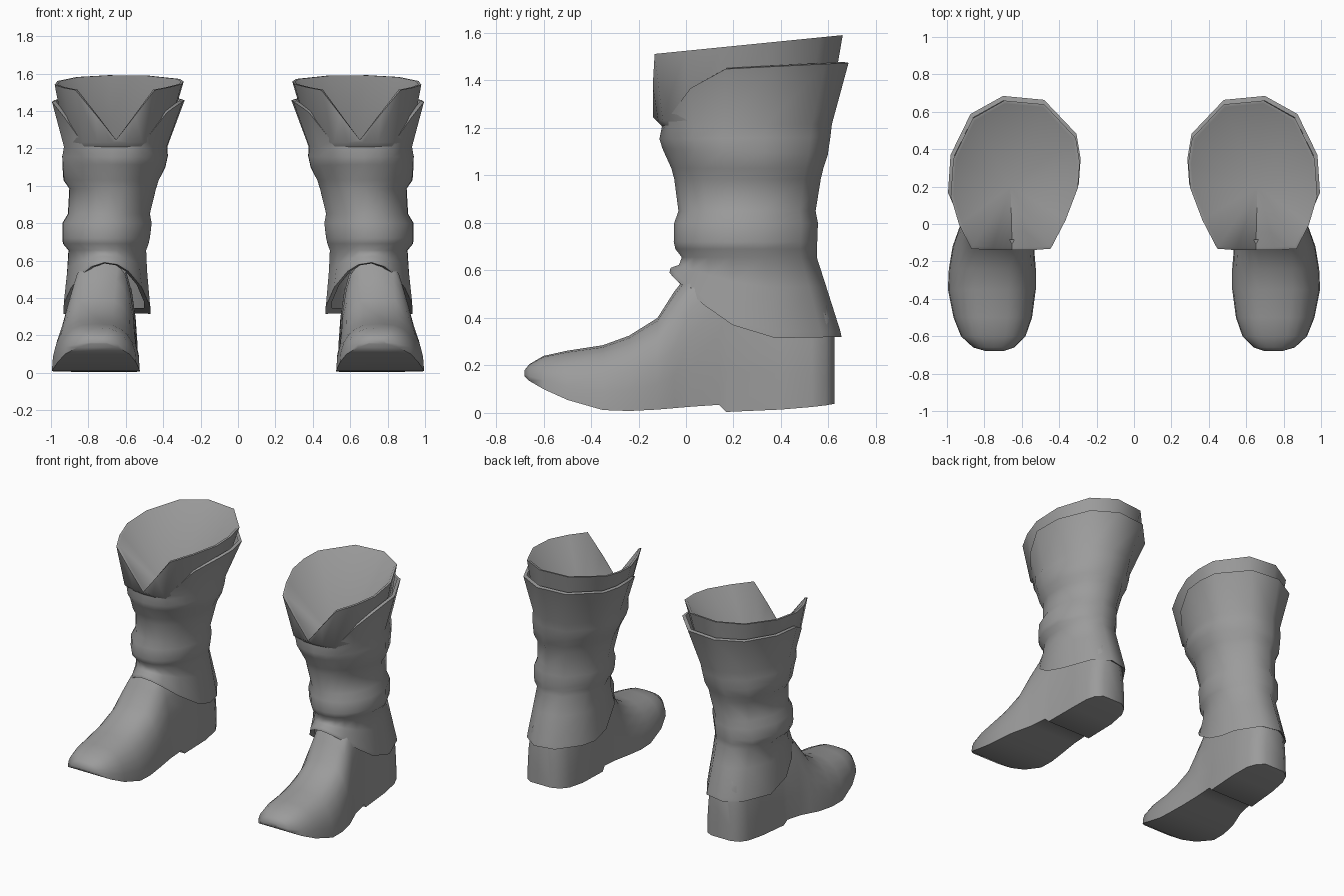
import bpy, bmesh, math

if "Cube" in bpy.data.objects:
    bpy.data.objects.remove(bpy.data.objects["Cube"])

grey = bpy.data.materials.new("worn grey leather")
grey.diffuse_color = (0.33, 0.33, 0.33, 1)
grey.use_nodes = True
grey.node_tree.nodes["Principled BSDF"].inputs["Base Color"].default_value = grey.diffuse_color

# Outline of the wide boot opening, from front centre round the outer side
RIM = [(.05, -1), (.36, -1), (.68, -.98), (.87, -.66), (1, -.28), (.96, .22), (.66, .76), (.17, 1),
       (-.45, .95), (-.94, .5), (-1, .17), (-.97, -.17), (-.78, -.6), (-.55, -.98), (-.25, -1)]


def ring(x0, x1, y0, y1, z, round_=1.0):
    """Closed ring in a bounding box; z is a number or a function of y."""
    pts = []
    for u, v in RIM:
        r = math.hypot(u, v)
        u += (u / r - u) * round_
        v += (v / r - v) * round_
        x = (x0 + x1) / 2 + u * (x1 - x0) / 2
        y = (y0 + y1) / 2 + v * (y1 - y0) / 2
        pts.append((x, y, z(y) if callable(z) else z))
    return pts


def loft(name, rings, caps=False, tip=None, skip=None):
    """Skin rings into an object, with optional caps, end point and hidden faces left out."""
    bm = bmesh.new()
    vs = [[bm.verts.new(p) for p in r] for r in rings]
    n = len(vs[0])
    for a, b in zip(vs, vs[1:]):
        for i in range(n):
            j = (i + 1) % n
            bm.faces.new((a[i], a[j], b[j], b[i]))
    if caps:
        bm.faces.new(vs[0][::-1])
        bm.faces.new(vs[-1])
    if tip:
        t = bm.verts.new(tip)
        for i in range(n):
            bm.faces.new((vs[-1][i], vs[-1][(i + 1) % n], t))
    bmesh.ops.recalc_face_normals(bm, faces=bm.faces[:])
    if skip:
        hidden = [f for f in bm.faces if skip(f.calc_center_median())]
        bmesh.ops.delete(bm, geom=hidden, context='FACES')
    me = bpy.data.meshes.new(name)
    bm.to_mesh(me)
    bm.free()
    me.materials.append(grey)
    ob = bpy.data.objects.new(name, me)
    bpy.context.collection.objects.link(ob)
    bpy.ops.object.select_all(action='DESELECT')
    ob.select_set(True)
    bpy.context.view_layer.objects.active = ob
    bpy.ops.object.shade_smooth_by_angle(angle=math.radians(58))
    m = ob.modifiers.new("other foot", 'MIRROR')
    m.use_axis = (True, False, False)
    m.use_mirror_merge = False
    return ob


def hem(y):
    """Ankle flap edge: high at the instep, low at the heel."""
    return .315 + .275 * (max(0, .35 - y) / .42) ** 1.6 + .02 * max(0, y - .4)


def shaft_top(y):
    """Flared edge of the shaft: dips at the front below the notch."""
    return 1.24 + .20 * min(1, max(0, (y + .10) / .18)) + .05 * max(0, y)


def flare(low, high):
    """Stop the flare between two rings at the height of the shaft edge."""
    out = []
    for (ax, ay, az), (bx, by, bz) in zip(low, high):
        z = shaft_top(by)
        f = min(1, max(.1, (z - az) / (bz - az)))
        out.append((ax + (bx - ax) * f, ay + (by - ay) * f, az + (bz - az) * f))
    return out


# Shaft: ankle flap, strap band, slouch folds and flared top
neck = ring(.375, .935, -.102, .617, lambda y: 1.205 + .02 * y, .45)
wide = ring(.285, .995, -.125, .685, lambda y: 1.44 + .05 * max(0, y), .05)
edge = flare(neck, wide)
lip = [(x + (.64 - x) * .06, y + (.27 - y) * .06, z + .004) for x, y, z in edge]
loft("shaft", [
    ring(.50, .905, -.035, .61, lambda y: hem(y) + .03),
    ring(.465, .94, -.07, .66, hem),
    ring(.468, .938, -.066, .655, lambda y: hem(y) + .025),
    ring(.483, .92, -.03, .595, lambda y: .53 + .4 * (hem(y) - .315)),
    ring(.488, .912, -.018, .555, .655),
    ring(.475, .942, -.045, .556, .69),
    ring(.468, .945, -.052, .557, .72),
    ring(.458, .945, -.05, .56, .80),
    ring(.468, .915, -.032, .55, .85),
    ring(.435, .908, -.05, .572, .985),
    ring(.42, .94, -.062, .583, 1.03),
    ring(.385, .945, -.10, .602, lambda y: 1.11 - .04 * y),
    ring(.372, .948, -.112, .612, lambda y: 1.155 + .01 * y, .8),
    neck, edge, lip])


# Cuff: notched collar with a thin rim and a funnel lining
def top(y):
    return 1.525 + .1 * y


def cuff_ring(inset):
    r = ring(.29 + inset, .98 - inset, -.14 + inset, .66 - inset, top, 0)
    for i, depth in ((0, 1), (1, .5), (14, .5)):
        x, y, z = r[i]
        r[i] = (x, y, z + (1.245 - z) * depth)
    return r


loft("cuff", [
    ring(.39, .92, -.095, .595, 1.20, .5),
    ring(.385, .925, -.125, .60, 1.232, .35),
    cuff_ring(0),
    cuff_ring(.016)], tip=(.66, .2, 1.1))

# Foot: slices from toe to heel (y, inner x, outer x, sole z, top z)
SLICES = [(-.68, .70, .79, .155, .18), (-.66, .64, .86, .135, .205), (-.60, .58, .925, .10, .24),
          (-.50, .545, .965, .055, .262), (-.35, .525, .995, .012, .285), (-.24, .525, .99, .008, .325),
          (-.12, .535, .97, .014, .40), (-.05, .54, .945, .02, .51), (.02, .545, .92, .026, .60),
          (.14, .545, .90, .034, .62), (.17, .54, .893, .004, .62), (.40, .535, .88, .014, .56),
          (.53, .55, .865, .025, .53), (.59, .582, .84, .032, .47), (.625, .635, .79, .038, .38)]


def slice_(y, a, b, z0, z1):
    """Flat sole with a domed top, fuller towards the ankle."""
    p = .72 - .2 * min(1, max(0, (y + .2) / .25))
    pts = []
    for i in range(13):
        t = math.pi * i / 12
        c, s = math.cos(t), max(0, math.sin(t))
        u = math.copysign(abs(c) ** p, c)
        pts.append(((a + b) / 2 + u * (b - a) / 2, y, z0 + (z1 - z0) * s ** .95))
    return pts


loft("foot", [slice_(*s) for s in SLICES], caps=True,
     skip=lambda c: c.y > .02 and c.z > hem(c.y) + .1)
